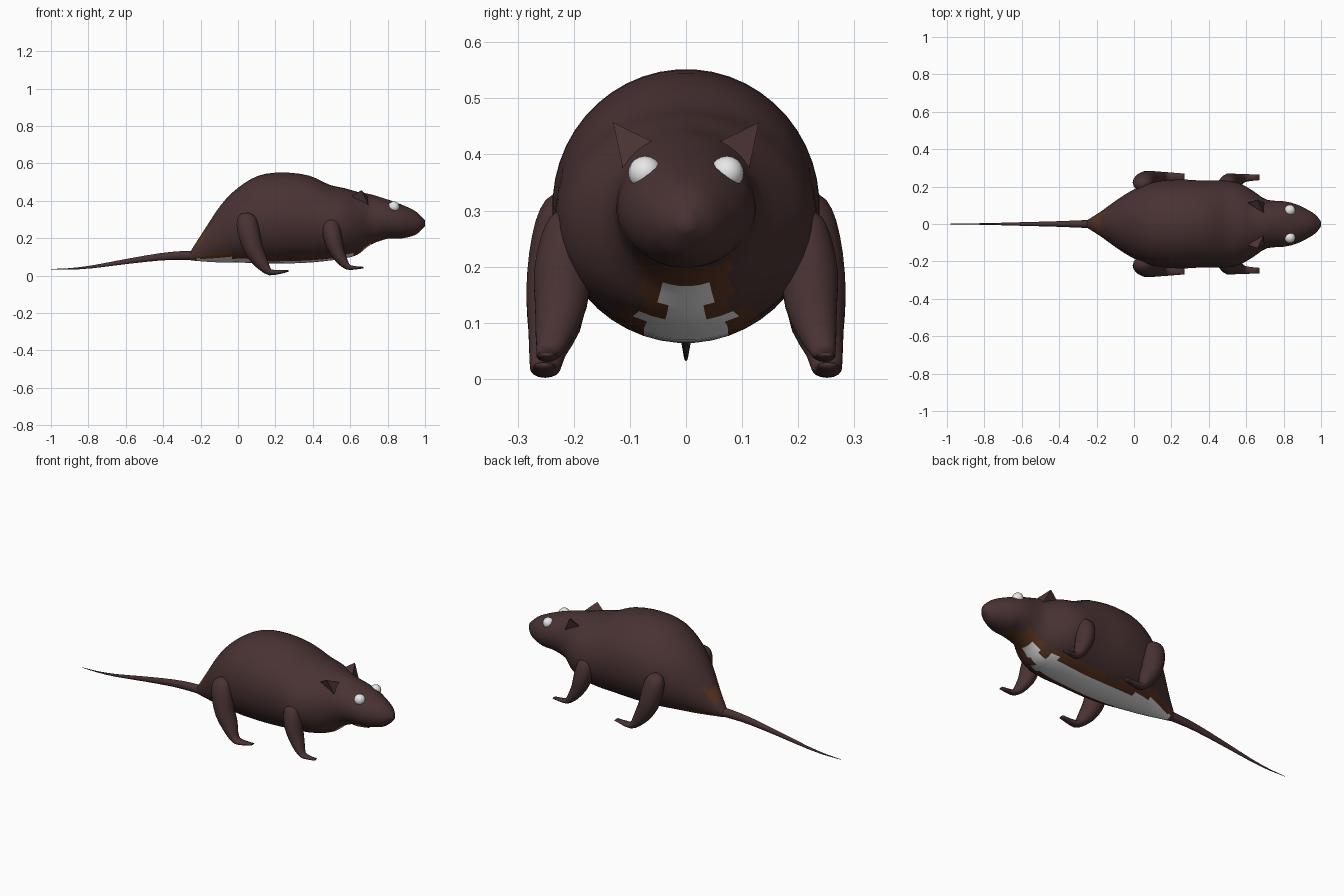
import bpy, bmesh, math
from mathutils import Vector

if "Cube" in bpy.data.objects:
    bpy.data.objects.remove(bpy.data.objects["Cube"])


def material(name, rgb):
    m = bpy.data.materials.new(name)
    m.diffuse_color = (*rgb, 1)
    m.use_nodes = True
    m.node_tree.nodes["Principled BSDF"].inputs["Base Color"].default_value = m.diffuse_color
    return m


FUR = material("dark brown fur", (0.067, 0.032, 0.032))
RUST = material("rust brown fur", (0.105, 0.036, 0.015))
WHITE = material("white", (0.8, 0.8, 0.8))


def make_object(name, bm, mats, smooth=True):
    bmesh.ops.recalc_face_normals(bm, faces=bm.faces)
    for f in bm.faces:
        f.smooth = smooth
    me = bpy.data.meshes.new(name)
    bm.to_mesh(me)
    bm.free()
    for m in mats:
        me.materials.append(m)
    ob = bpy.data.objects.new(name, me)
    bpy.context.collection.objects.link(ob)
    return ob


def refine(stations, steps):
    """Catmull-Rom interpolation of all the numbers of each station."""
    out = []
    n = len(stations)
    for i in range(n - 1):
        a, b, c, d = (stations[max(0, min(n - 1, i + k))] for k in (-1, 0, 1, 2))
        for s in range(steps):
            t = s / steps
            out.append([0.5 * (2 * q + (r - p) * t + (2*p - 5*q + 4*r - w) * t*t
                               + (3*q - p - 3*r + w) * t**3)
                        for p, q, r, w in zip(a, b, c, d)])
    out.append(list(stations[-1]))
    return out


def loft(stations, sides, steps, upright=False):
    """Skin elliptical rings; station = x, y, z, half width, half height."""
    st = refine(stations, steps)
    bm = bmesh.new()
    rings = []
    for i, (x, y, z, ry, rn) in enumerate(st):
        p, q = st[max(0, i - 1)], st[min(len(st) - 1, i + 1)]
        tan = Vector((1, 0, 0)) if upright else Vector((q[0]-p[0], 0, q[2]-p[2])).normalized()
        nrm = Vector((-tan.z, 0, tan.x))
        ry, rn = max(ry, 0.001), max(rn, 0.001)
        rings.append([bm.verts.new(Vector((x, y, z)) + nrm * rn * math.sin(a)
                                   + Vector((0, ry * math.cos(a), 0)))
                      for a in (2 * math.pi * (k + 0.5) / sides for k in range(sides))])
    for r0, r1 in zip(rings, rings[1:]):
        for k in range(sides):
            j = (k + 1) % sides
            bm.faces.new((r0[k], r0[j], r1[j], r1[k]))
    bm.faces.new(rings[0])
    bm.faces.new(rings[-1])
    return bm


# Body and head: x, centre height, half width, half height
BODY = [(-.255, .105, .018, .022), (-.235, .12, .03, .04), (-.18, .16, .065, .085),
        (-.09, .225, .13, .155), (0, .27, .185, .20), (.11, .30, .225, .235),
        (.24, .308, .238, .244), (.38, .302, .232, .233), (.49, .283, .232, .203),
        (.57, .28, .215, .188), (.64, .28, .175, .168), (.71, .30, .13, .135),
        (.80, .302, .122, .105), (.87, .29, .105, .092), (.94, .282, .07, .068),
        (.975, .28, .045, .042), (1.0, .28, .012, .015)]
bm = loft([(x, 0, z, ry, rz) for x, z, ry, rz in BODY], 48, 3, upright=True)

# Belly patch: white stripe with a rust border, narrowing towards chin and rump
for f in bm.faces:
    f.normal_update()
    c = f.calc_center_median()
    if c.z > 0.24 or c.x < -0.22:
        continue
    mid = 0.28 + 0.02 * math.sin(c.x * 25)
    rear = min(1, (c.x + 0.30) / 0.25)
    white = (0.08 if c.x < 0.62 else 0.042 if c.x < 0.70 else 0) * rear
    rust = (0.118 if c.x < 0.62 else 0.082 if c.x < 0.76 else 0.035 if c.x < 0.85 else 0) * rear
    if c.z < mid and abs(c.y) < white and c.z < 0.17:
        f.material_index = 2
    elif c.z < mid and abs(c.y) < rust:
        f.material_index = 1
make_object("body", bm, [FUR, RUST, WHITE])

# Tail
TAIL = [(-.20, 0, .108, .024, .026), (-.30, 0, .108, .020, .024), (-.42, 0, .100, .015, .020),
        (-.60, 0, .075, .010, .014), (-.78, 0, .047, .005, .008),
        (-.90, 0, .036, .003, .004), (-1.0, 0, .035, .001, .001)]
make_object("tail", loft(TAIL, 12, 2), [FUR])

# Legs with feet: x, side distance, z, half width, half thickness
HIND = [(.042, .212, .336, .012, .015), (.043, .215, .318, .036, .043), (.048, .222, .28, .047, .056),
        (.060, .228, .22, .053, .058), (.080, .231, .15, .055, .053), (.112, .235, .09, .047, .044),
        (.142, .247, .045, .033, .029), (.172, .251, .018, .027, .017),
        (.22, .253, .019, .021, .011), (.27, .253, .025, .017, .004)]
FORE = [(.492, .208, .303, .012, .014), (.493, .211, .288, .032, .036), (.498, .215, .25, .045, .048),
        (.510, .220, .19, .052, .048), (.530, .223, .13, .047, .040), (.555, .232, .085, .037, .030),
        (.578, .241, .055, .026, .020), (.605, .247, .042, .020, .012), (.672, .249, .043, .015, .004)]
# Ears: tip, inner base, outer base, back base
EAR = [(.66, .13, .457), (.70, .05, .418), (.71, .107, .35), (.57, .10, .40)]

for side, tag in ((1, "left"), (-1, "right")):
    for name, leg in (("hind_leg", HIND), ("front_leg", FORE)):
        make_object(f"{name}_{tag}",
                    loft([(x, y * side, z, a, b) for x, y, z, a, b in leg], 14, 2), [FUR])

    bm = bmesh.new()
    v = [bm.verts.new((x, y * side, z)) for x, y, z in EAR]
    for tri in ((0, 1, 2), (0, 2, 3), (0, 3, 1), (1, 3, 2)):
        bm.faces.new([v[i] for i in tri])
    make_object(f"ear_{tag}", bm, [FUR], smooth=False)

    bm = bmesh.new()
    bmesh.ops.create_uvsphere(bm, u_segments=16, v_segments=10, radius=0.03)
    eye = make_object(f"eye_{tag}", bm, [WHITE])
    eye.location = (0.833, 0.073 * side, 0.367)
